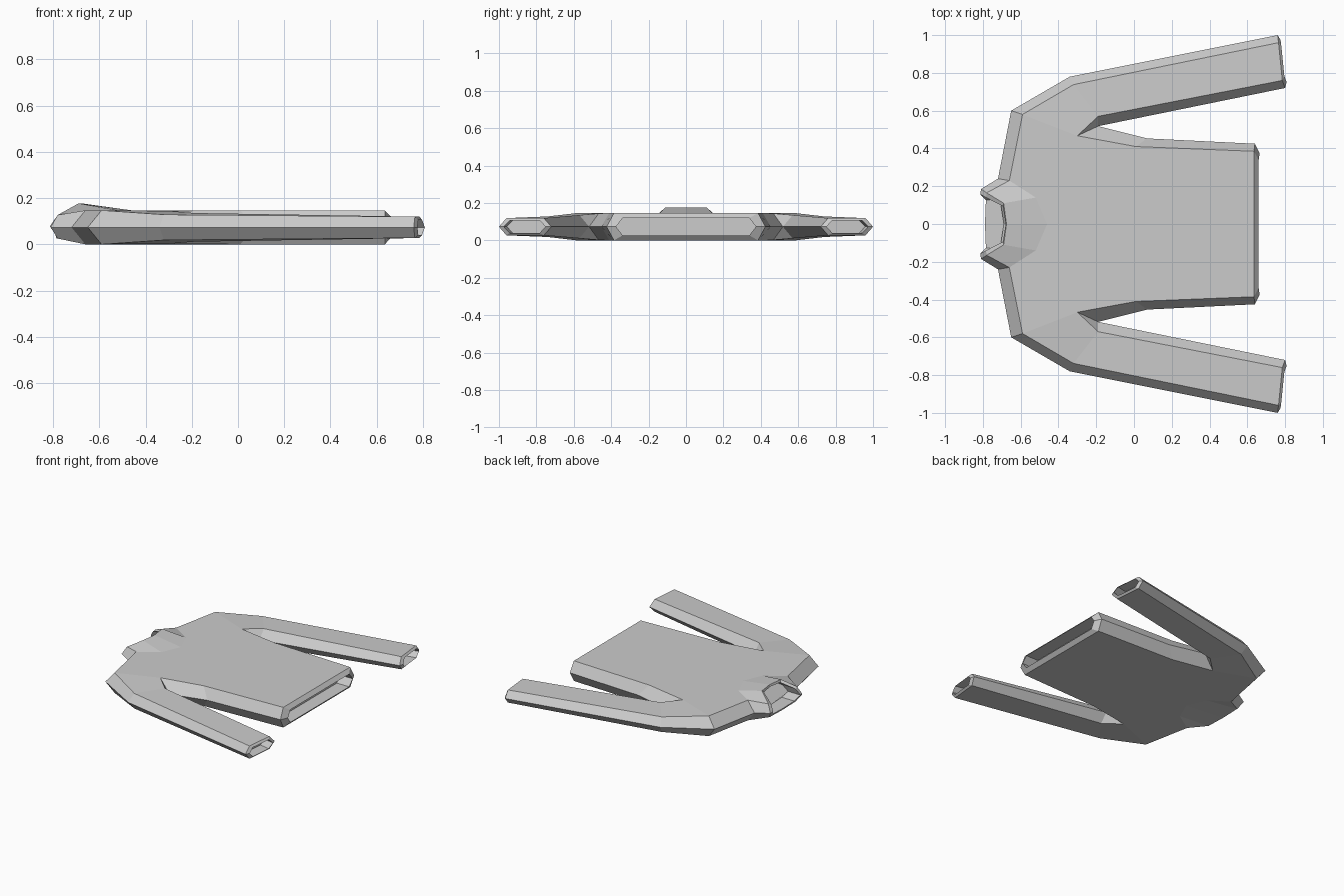
import bpy, bmesh
from mathutils import Vector

if "Cube" in bpy.data.objects:
    bpy.data.objects.remove(bpy.data.objects["Cube"])

MID = 0.0735
bm = bmesh.new()

def V(x, y, z):
    return bm.verts.new((x, y, z))

def face(*vs):
    bm.faces.new(vs)

# Half outline: (flat panel x, y, half thickness), (side seam x, y)
outline = [
    ((0.635, 0.385, 0.0735), (0.64, 0.425)),   # hem corner
    ((0.01, 0.41, 0.0735), (0.07, 0.453)),     # waist
    ((-0.30, 0.467, 0.071), (-0.19, 0.518)),   # armpit
    ((-0.19, 0.57, 0.062), None),              # sleeve start, shares armpit seam
    ((0.785, 0.76, 0.046), (0.80, 0.72)),      # cuff inner
    ((0.765, 0.96, 0.046), (0.76, 1.0)),       # cuff outer
    ((-0.32, 0.738, 0.055), (-0.34, 0.78)),    # upper arm
    ((-0.59, 0.58, 0.0735), (-0.65, 0.60)),    # shoulder
    ((-0.66, 0.23, 0.0735), (-0.72, 0.24)),    # neck base
]
top, bot, mid = [], [], []
for (x, y, t), seam in outline:
    top.append(V(x, y, MID + t))
    bot.append(V(x, y, MID - t))
    mid.append(V(*seam, MID) if seam else mid[-1])

# Collar base and neck rim (half)
q0, q1 = V(-0.46, 0, 0.147), V(-0.52, 0.14, 0.147)
rim = [V(-0.675, 0, 0.177), V(-0.69, 0.11, 0.177), V(-0.78, 0.165, 0.127),
       V(-0.81, 0.185, MID), V(-0.78, 0.15, 0.025), V(-0.785, 0, 0.025)]
hem_t, hem_b = V(0.635, 0, 2 * MID), V(0.635, 0, 0)
b0, b1 = V(-0.46, 0, 0), V(-0.52, 0.14, 0)

# Body, shoulder and sleeve panels, front and back
for p, c0, c1, h in ((top, q0, q1, hem_t), (bot, b0, b1, hem_b)):
    face(h, p[0], p[1], p[2], p[7], p[8], c1, c0)
    face(p[7], p[2], p[3], p[6])
    face(p[6], p[3], p[4], p[5])

# Side bands above and below the seam; the cuff edge stays open
for p in (top, bot):
    for i in (0, 1, 2, 3, 5, 6, 7):
        if mid[i] is mid[i + 1]:
            face(p[i], p[i + 1], mid[i])
        else:
            face(p[i], p[i + 1], mid[i + 1], mid[i])

# Collar
face(q0, q1, rim[1], rim[0])
face(q1, top[8], rim[2], rim[1])
face(top[8], mid[8], rim[3], rim[2])
face(mid[8], bot[8], rim[4], rim[3])
face(bot[8], b1, rim[4])
face(b1, b0, rim[5], rim[4])

def opening(ring, centre, scale, out, depth, closed):
    """Rolled lip, inner wall and end cap of an opening."""
    c, s, d = Vector(centre), Vector(scale), Vector(out)
    lip = [V(*(c + (v.co - c) * s + d)) for v in ring]
    inner = [V(*(v.co - d.normalized() * depth)) for v in lip]
    n = len(ring)
    for i in range(n if closed else n - 1):
        j = (i + 1) % n
        face(ring[i], ring[j], lip[j], lip[i])
        face(lip[i], lip[j], inner[j], inner[i])
    face(*inner)

# Hem, cuff and neck openings
opening([hem_t, top[0], mid[0], bot[0], hem_b], (0.635, 0, MID),
        (1, 0.88, 0.63), (0.025, 0, 0), 0.1, False)
opening([top[4], top[5], mid[5], bot[5], bot[4], mid[4]], (0.78, 0.86, MID),
        (0.8, 0.8, 0.72), (0.012, 0.0025, 0), 0.08, True)
opening(rim, (-0.75, 0, 0.095), (1, 0.85, 0.82), (-0.004, 0, 0), 0.1, False)

bmesh.ops.recalc_face_normals(bm, faces=bm.faces)
# Outward check on the front body panel
bm.faces.ensure_lookup_table()
if bm.faces[0].normal.z < 0:
    bmesh.ops.reverse_faces(bm, faces=bm.faces)

me = bpy.data.meshes.new("sweater")
bm.to_mesh(me)
bm.free()
ob = bpy.data.objects.new("sweater", me)
bpy.context.collection.objects.link(ob)

# Mirror to the other half
m = ob.modifiers.new("mirror", 'MIRROR')
m.use_axis = (False, True, False)
m.use_clip = True
